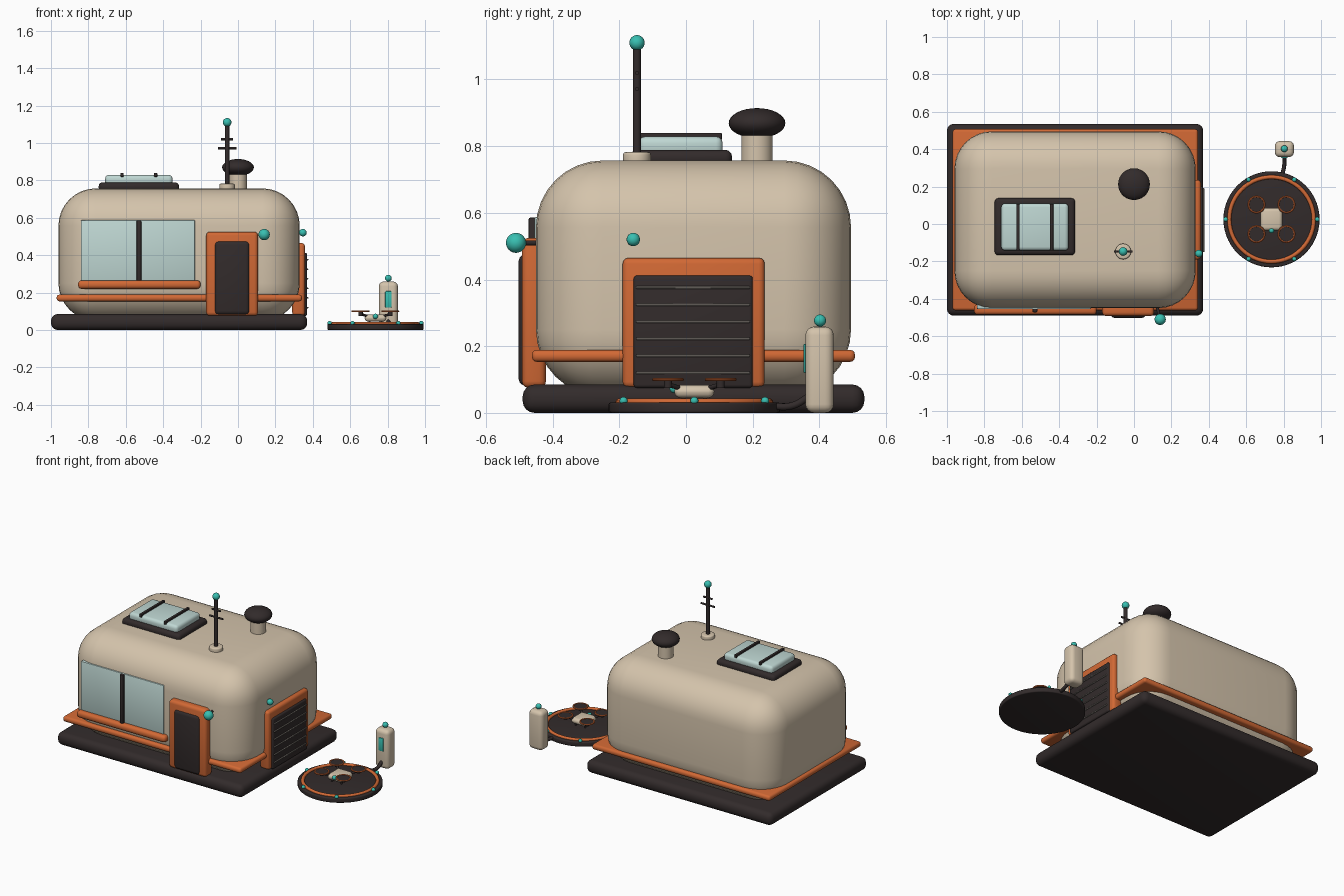
import bpy, bmesh, math
from mathutils import Vector, Matrix

if "Cube" in bpy.data.objects:
    bpy.data.objects.remove(bpy.data.objects["Cube"])


def mat(name, r, g, b):
    m = bpy.data.materials.new(name)
    m.diffuse_color = (r, g, b, 1)
    m.use_nodes = True
    m.node_tree.nodes["Principled BSDF"].inputs["Base Color"].default_value = m.diffuse_color
    return m


CREAM = mat("cream", 0.66, 0.55, 0.41)
ORANGE = mat("orange", 0.64, 0.14, 0.035)
DARK = mat("charcoal", 0.032, 0.024, 0.024)
TEAL = mat("teal", 0.04, 0.52, 0.44)
GLASS = mat("pale_glass", 0.52, 0.68, 0.65)
GREY = mat("grey", 0.2, 0.18, 0.16)


def finish(name, bm, m):
    me = bpy.data.meshes.new(name)
    bm.to_mesh(me)
    bm.free()
    me.materials.append(m)
    for p in me.polygons:
        p.use_smooth = True
    me.set_sharp_from_angle(angle=math.radians(40))
    ob = bpy.data.objects.new(name, me)
    bpy.context.collection.objects.link(ob)
    return ob


def box(name, x, y, z, m, r=0.0, seg=3):
    """Rounded box from (min, max) ranges."""
    bm = bmesh.new()
    bmesh.ops.create_cube(bm, size=1)
    for v in bm.verts:
        v.co = Vector([a[0] + (c + 0.5) * (a[1] - a[0]) for a, c in zip((x, y, z), v.co)])
    if r:
        bmesh.ops.bevel(bm, geom=bm.edges[:], offset=r, segments=seg, profile=0.5,
                        affect='EDGES', clamp_overlap=True)
    return finish(name, bm, m)


def rod(name, a, b, r, m, n=20, r2=None, bev=0.0):
    """Cylinder or cone between two points."""
    a, b = Vector(a), Vector(b)
    d = b - a
    bm = bmesh.new()
    bmesh.ops.create_cone(bm, cap_ends=True, segments=n, radius1=r,
                          radius2=r if r2 is None else r2, depth=d.length)
    if bev:
        rim = [e for e in bm.edges if abs(e.verts[0].co.z - e.verts[1].co.z) < 1e-5]
        bmesh.ops.bevel(bm, geom=rim, offset=bev, segments=3, profile=0.5, affect='EDGES')
    rot = Vector((0, 0, 1)).rotation_difference(d).to_matrix().to_4x4()
    bm.transform(Matrix.Translation((a + b) / 2) @ rot)
    return finish(name, bm, m)


def ball(name, c, r, m, sz=1.0):
    bm = bmesh.new()
    bmesh.ops.create_uvsphere(bm, u_segments=28, v_segments=16, radius=r)
    bm.transform(Matrix.Translation(c) @ Matrix.Diagonal((1, 1, sz, 1)))
    return finish(name, bm, m)


def ring(name, c, R, r, m, n=48, k=10):
    bm = bmesh.new()
    rows = [[bm.verts.new((c[0] + (R + r * math.cos(q)) * math.cos(t),
                           c[1] + (R + r * math.cos(q)) * math.sin(t),
                           c[2] + r * math.sin(q)))
             for q in [2 * math.pi * j / k for j in range(k)]]
            for t in [2 * math.pi * i / n for i in range(n)]]
    for i in range(n):
        A, B = rows[i], rows[(i + 1) % n]
        for j in range(k):
            bm.faces.new((A[j], B[j], B[(j + 1) % k], A[(j + 1) % k]))
    return finish(name, bm, m)


# Foundation, rounded cabin and belt ledge
box("foundation", (-1.0, 0.37), (-0.49, 0.535), (0, 0.085), DARK, 0.036, 4)
box("cabin_shell", (-0.96, 0.33), (-0.45, 0.495), (0.05, 0.757), CREAM, 0.2, 8)
box("belt_ledge", (-0.97, 0.342), (-0.462, 0.507), (0.153, 0.189), ORANGE, 0.015)

# Front window
box("window_glass", (-0.84, -0.23), (-0.455, -0.40), (0.24, 0.588), GLASS, 0.006, 2)
box("window_mullion", (-0.543, -0.517), (-0.472, -0.44), (0.25, 0.586), DARK, 0.006, 2)
box("window_sill", (-0.855, -0.2), (-0.485, -0.43), (0.22, 0.265), ORANGE, 0.018)

# Front door
box("door_frame", (-0.17, 0.107), (-0.492, -0.42), (0.075, 0.525), ORANGE, 0.02)
box("door_panel", (-0.125, 0.062), (-0.502, -0.46), (0.082, 0.475), DARK, 0.02)
ball("door_lamp", (0.14, -0.51, 0.51), 0.03, TEAL)
rod("door_lamp_stem", (0.14, -0.51, 0.51), (0.12, -0.43, 0.51), 0.008, DARK, 12)

# Shutter on the right side
box("shutter_frame", (0.29, 0.358), (-0.19, 0.236), (0.075, 0.465), ORANGE, 0.018)
box("shutter_panel", (0.33, 0.37), (-0.157, 0.2), (0.075, 0.412), DARK, 0.01)
for i in range(6):
    z = 0.12 + i * 0.0512
    box(f"shutter_slat_{i + 1}", (0.36, 0.376), (-0.15, 0.192), (z - 0.004, z + 0.004), GREY, 0.002, 1)
ball("shutter_lamp", (0.347, -0.158, 0.52), 0.02, TEAL)

# Roof skylight
box("skylight_frame", (-0.745, -0.315), (-0.167, 0.138), (0.74, 0.789), DARK, 0.02)
box("skylight_glass", (-0.71, -0.35), (-0.142, 0.11), (0.77, 0.829), GLASS, 0.02)
for s in (-1, 1):
    x = -0.53 + s * 0.09
    box(f"skylight_bar_{'left' if s < 0 else 'right'}", (x - 0.009, x + 0.009),
        (-0.142, 0.108), (0.818, 0.84), DARK, 0.004, 2)

# Antenna
AX, AY = -0.058, -0.147
rod("antenna_base", (AX, AY, 0.74), (AX, AY, 0.782), 0.042, CREAM, 28, bev=0.008)
rod("antenna_mast", (AX, AY, 0.76), (AX, AY, 1.1), 0.012, DARK)
for i, (z, h) in enumerate(((0.972, 0.05), (1.02, 0.032))):
    rod(f"antenna_crossbar_{i + 1}", (AX - h, AY, z), (AX + h, AY, z), 0.006, DARK, 12)
ball("antenna_tip", (AX, AY, 1.11), 0.023, TEAL)

# Roof vent
rod("vent_pipe", (0, 0.213, 0.73), (0, 0.213, 0.86), 0.047, CREAM, 28)
ball("vent_cap", (0, 0.213, 0.869), 0.085, DARK, 0.53)

# Landing pad with rim lights
PX, PY = 0.735, 0.025
rod("landing_pad", (PX, PY, 0), (PX, PY, 0.031), 0.257, DARK, 56, bev=0.006)
ring("pad_ring", (PX, PY, 0.032), 0.226, 0.011, ORANGE, 56)
for i in range(6):
    t = i * math.pi / 3
    ball(f"pad_light_{i + 1}", (PX + 0.245 * math.cos(t), PY + 0.245 * math.sin(t), 0.036), 0.012, TEAL)

# Drone
box("drone_body", (PX - 0.058, PX + 0.058), (PY - 0.06, PY + 0.06), (0.045, 0.083), CREAM, 0.018)
ball("drone_eye", (PX, PY - 0.06, 0.073), 0.014, TEAL)
for sx in (-1, 1):
    for sy in (-1, 1):
        n = f"{'front' if sy < 0 else 'back'}_{'left' if sx < 0 else 'right'}"
        x, y = PX + sx * 0.08, PY + sy * 0.079
        rod("drone_arm_" + n, (PX + sx * 0.03, PY + sy * 0.03, 0.07), (x, y, 0.085), 0.007, DARK, 12)
        rod("drone_motor_" + n, (x, y, 0.074), (x, y, 0.1), 0.012, DARK, 16)
        rod("drone_rotor_" + n, (x, y, 0.098), (x, y, 0.102), 0.042, DARK, 28)
        ring("drone_guard_" + n, (x, y, 0.1), 0.043, 0.005, ORANGE, 28, 8)
        rod("drone_foot_" + n, (PX + sx * 0.035, PY + sy * 0.035, 0.028),
            (PX + sx * 0.03, PY + sy * 0.03, 0.06), 0.006, DARK, 10)

# Charging post and cable
box("charging_post", (0.753, 0.855), (0.358, 0.443), (0, 0.259), CREAM, 0.026, 4)
box("charging_display", (0.787, 0.821), (0.352, 0.38), (0.12, 0.207), TEAL, 0.004, 2)
ball("charging_lamp", (0.804, 0.402, 0.277), 0.018, TEAL)
cu = bpy.data.curves.new("charging_cable", 'CURVE')
cu.dimensions = '3D'
cu.bevel_depth = 0.011
cu.bevel_resolution = 3
cu.use_fill_caps = True
sp = cu.splines.new('BEZIER')
sp.bezier_points.add(2)
for p, c in zip(sp.bezier_points, ((0.804, 0.37, 0.05), (0.804, 0.32, 0.022), (0.79, 0.25, 0.02))):
    p.co = c
    p.handle_left_type = p.handle_right_type = 'AUTO'
cu.materials.append(DARK)
bpy.context.collection.objects.link(bpy.data.objects.new("charging_cable", cu))
